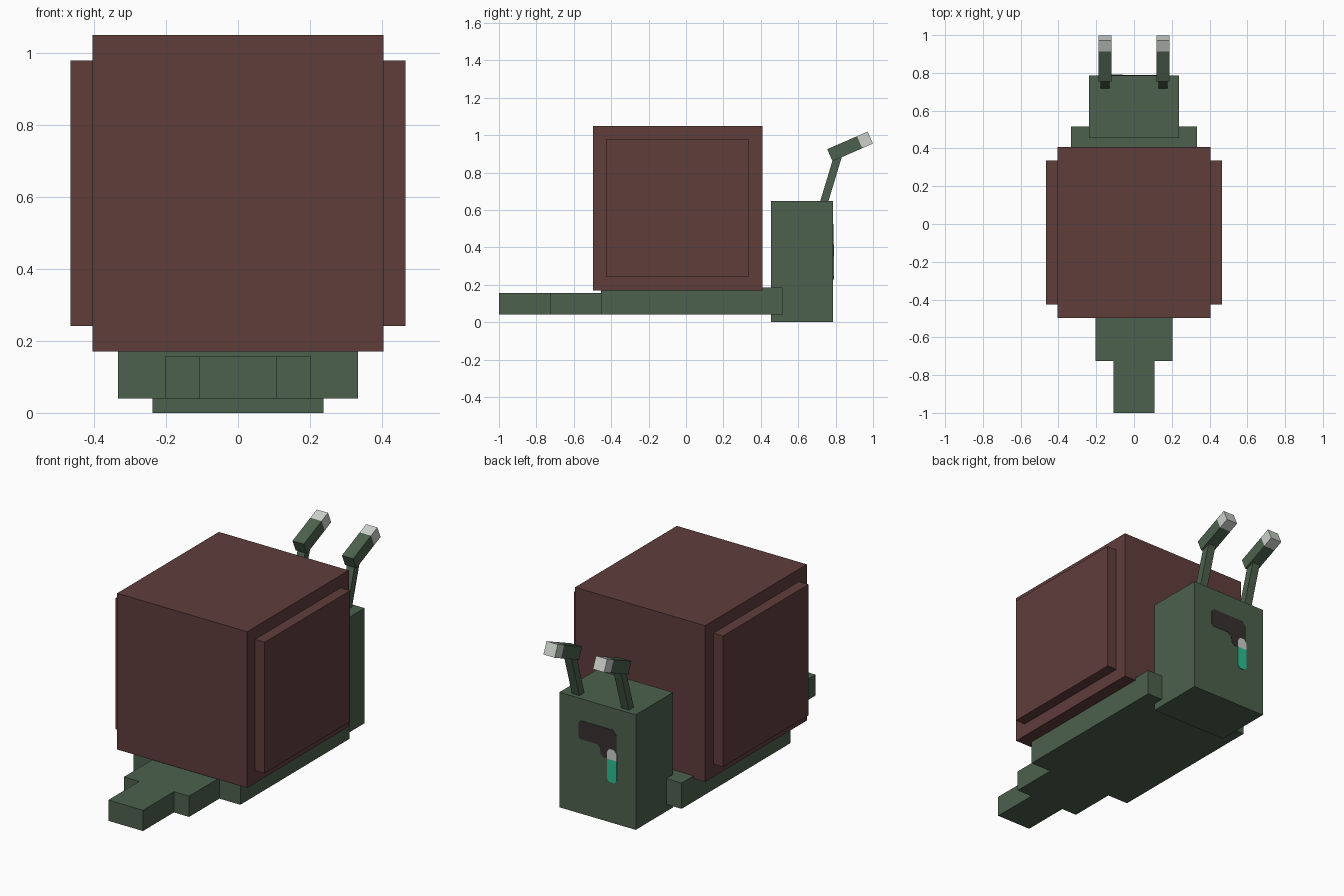
import bpy
import math
from mathutils import Vector

if "Cube" in bpy.data.objects:
    bpy.data.objects.remove(bpy.data.objects["Cube"])


def material(name, rgb):
    """Flat material from 0-255 display values."""
    m = bpy.data.materials.new(name)
    lin = [c / 255 / 12.92 if c / 255 <= 0.04045 else ((c / 255 + 0.055) / 1.055) ** 2.4 for c in rgb]
    m.diffuse_color = (*lin, 1)
    m.use_nodes = True
    m.node_tree.nodes["Principled BSDF"].inputs["Base Color"].default_value = m.diffuse_color
    return m


SHELL = material("shell_brown", (95, 61, 59))
SKIN = material("skin_green", (77, 97, 77))
PALE = material("pale_grey", (204, 208, 202))
DARK = material("mouth_dark", (55, 48, 49))
TEAL = material("drool_teal", (44, 190, 145))


def mesh_object(name, verts, faces, mat):
    me = bpy.data.meshes.new(name)
    me.from_pydata(verts, [], faces)
    me.materials.append(mat)
    ob = bpy.data.objects.new(name, me)
    bpy.context.collection.objects.link(ob)
    return ob


BOX_FACES = [(0, 2, 3, 1), (4, 5, 7, 6), (0, 1, 5, 4), (2, 6, 7, 3), (0, 4, 6, 2), (1, 3, 7, 5)]


def box(name, x, y, z, mat):
    """Box from (min, max) ranges."""
    verts = [(a, b, c) for c in z for b in y for a in x]
    return mesh_object(name, verts, BOX_FACES, mat)


def bar(name, x, start, end, width, depth, mat):
    """Square bar between two (y, z) points at a given x."""
    a, b = Vector((x, *start)), Vector((x, *end))
    d = b - a
    h, w = depth / 2, width / 2
    ob = box(name, (-w, w), (0, d.length), (-h, h), mat)
    ob.location = a
    ob.rotation_euler.x = math.atan2(d.z, d.y)
    return ob


def plate(name, outline, y, mat, thick=0.008):
    """Thin plate from an (x, z) outline, raised slightly from the face."""
    n = len(outline)
    verts = [(x, y - thick / 2, z) for x, z in outline] + [(x, y + thick / 2, z) for x, z in outline]
    faces = [tuple(range(n)), tuple(range(2 * n - 1, n - 1, -1))]
    faces += [(i, i + n, (i + 1) % n + n, (i + 1) % n) for i in range(n)]
    return mesh_object(name, verts, faces, mat)


# Shell with a raised panel on each side
box("shell", (-0.405, 0.405), (-0.497, 0.408), (0.17, 1.05), SHELL)
for side, s in (("left", -1), ("right", 1)):
    box("shell_panel_" + side, sorted((s * 0.395, s * 0.465)), (-0.427, 0.335), (0.242, 0.98), SHELL)

# Foot and stepped tail
box("foot", (-0.333, 0.333), (-0.455, 0.515), (0.04, 0.185), SKIN)
box("tail_base", (-0.203, 0.203), (-0.725, -0.455), (0.04, 0.157), SKIN)
box("tail_tip", (-0.108, 0.108), (-1.0, -0.725), (0.04, 0.157), SKIN)

# Head
HEAD_Y = 0.787
box("head", (-0.238, 0.238), (0.455, HEAD_Y), (0.0, 0.648), SKIN)

# Eye stalks with pale tips
for side, s in (("left", -1), ("right", 1)):
    x = s * 0.154
    bar("stalk_" + side, x, (0.736, 0.635), (0.813, 0.89), 0.047, 0.042, SKIN)
    bar("eye_" + side, x, (0.769, 0.893), (0.928, 0.962), 0.07, 0.07, SKIN)
    bar("eye_tip_" + side, x, (0.928, 0.962), (0.985, 0.987), 0.07, 0.07, PALE)

# Mouth with drool hanging from one corner
plate("mouth", [(0.119, 0.51), (0.105, 0.525), (-0.095, 0.525), (-0.119, 0.495),
                (-0.119, 0.40), (-0.063, 0.355), (-0.04, 0.355), (-0.02, 0.37), (-0.016, 0.405),
                (0.005, 0.42), (0.105, 0.42), (0.119, 0.43)], HEAD_Y, DARK, 0.004)
plate("drool_top", [(-0.062, 0.355), (-0.062, 0.395), (-0.075, 0.415), (-0.106, 0.415),
                    (-0.12, 0.395), (-0.12, 0.355)], HEAD_Y, PALE)
plate("drool", [(-0.062, 0.355), (-0.12, 0.355), (-0.12, 0.243), (-0.106, 0.228),
                (-0.075, 0.228), (-0.062, 0.243)], HEAD_Y, TEAL)

# Make all face normals point outwards
import bmesh
for ob in bpy.context.collection.objects:
    bm = bmesh.new()
    bm.from_mesh(ob.data)
    bmesh.ops.recalc_face_normals(bm, faces=bm.faces)
    bm.to_mesh(ob.data)
    bm.free()
